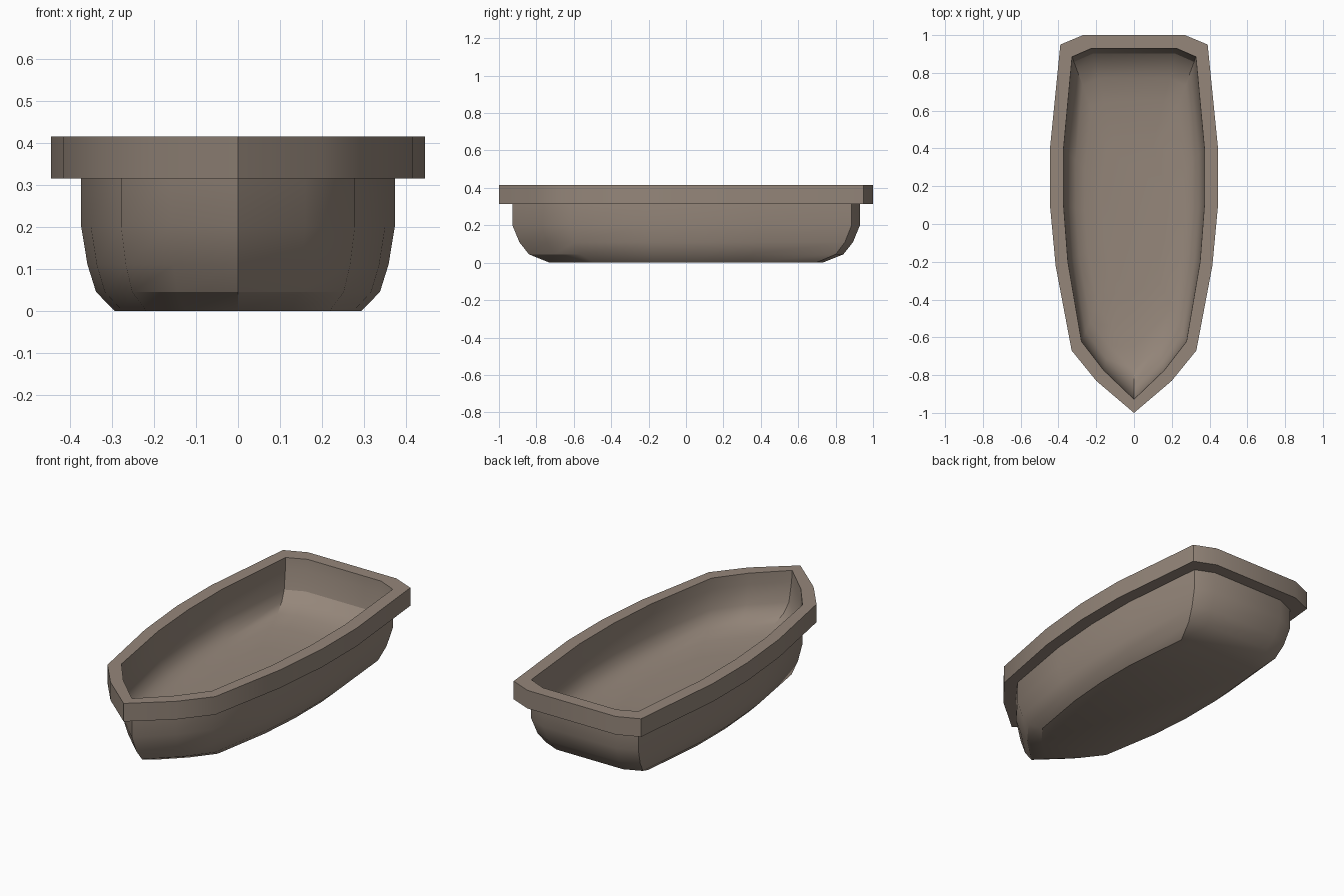
import bpy, bmesh, math

if "Cube" in bpy.data.objects:
    bpy.data.objects.remove(bpy.data.objects["Cube"])

# Half plan outlines, bow to stern (x, y); mirrored for the other side
RIM = [(0, -1), (0.20, -0.83), (0.33, -0.67), (0.415, -0.22),
       (0.445, 0.10), (0.445, 0.40), (0.39, 0.95), (0.27, 1.0)]
HULL = [(0, -0.928), (0.16, -0.775), (0.278, -0.622), (0.35, -0.20),
        (0.373, 0.10), (0.373, 0.40), (0.328, 0.885), (0.225, 0.93)]


def full(half):
    return half + [(-x, y) for x, y in reversed(half[1:])]


def loft(name, rings):
    """Skin a list of (outline, scale, z) rings and cap both ends."""
    bm = bmesh.new()
    loops = [[bm.verts.new((x * s, y * s, z)) for x, y in full(o)]
             for o, s, z in rings]
    n = len(loops[0])
    for a, b in zip(loops, loops[1:]):
        for i in range(n):
            j = (i + 1) % n
            bm.faces.new((a[i], a[j], b[j], b[i]))
    bm.faces.new(list(reversed(loops[0])))
    bm.faces.new(loops[-1])
    bmesh.ops.recalc_face_normals(bm, faces=bm.faces)
    mesh = bpy.data.meshes.new(name)
    bm.to_mesh(mesh)
    bm.free()
    ob = bpy.data.objects.new(name, mesh)
    bpy.context.collection.objects.link(ob)
    return ob


# Boat body: flat bottom, flared sides, overhanging rim, hollow bowl
boat = loft("boat_hull", [
    (HULL, 0.785, 0.0), (HULL, 0.905, 0.045), (HULL, 0.96, 0.11),
    (HULL, 1.0, 0.20), (HULL, 1.0, 0.315),
    (RIM, 1.0, 0.315), (RIM, 1.0, 0.415),
    (HULL, 1.0, 0.415), (HULL, 0.995, 0.355),
    (HULL, 0.97, 0.25), (HULL, 0.92, 0.205), (HULL, 0.83, 0.175),
    (HULL, 0.70, 0.157), (HULL, 0.45, 0.147)])

# Painted hull colour
mat = bpy.data.materials.new("hull_brown")
mat.diffuse_color = (0.30, 0.24, 0.195, 1)
mat.use_nodes = True
mat.node_tree.nodes["Principled BSDF"].inputs["Base Color"].default_value = mat.diffuse_color
boat.data.materials.append(mat)

bpy.ops.object.select_all(action='DESELECT')
boat.select_set(True)
bpy.context.view_layer.objects.active = boat
bpy.ops.object.shade_smooth_by_angle(angle=math.radians(30))
